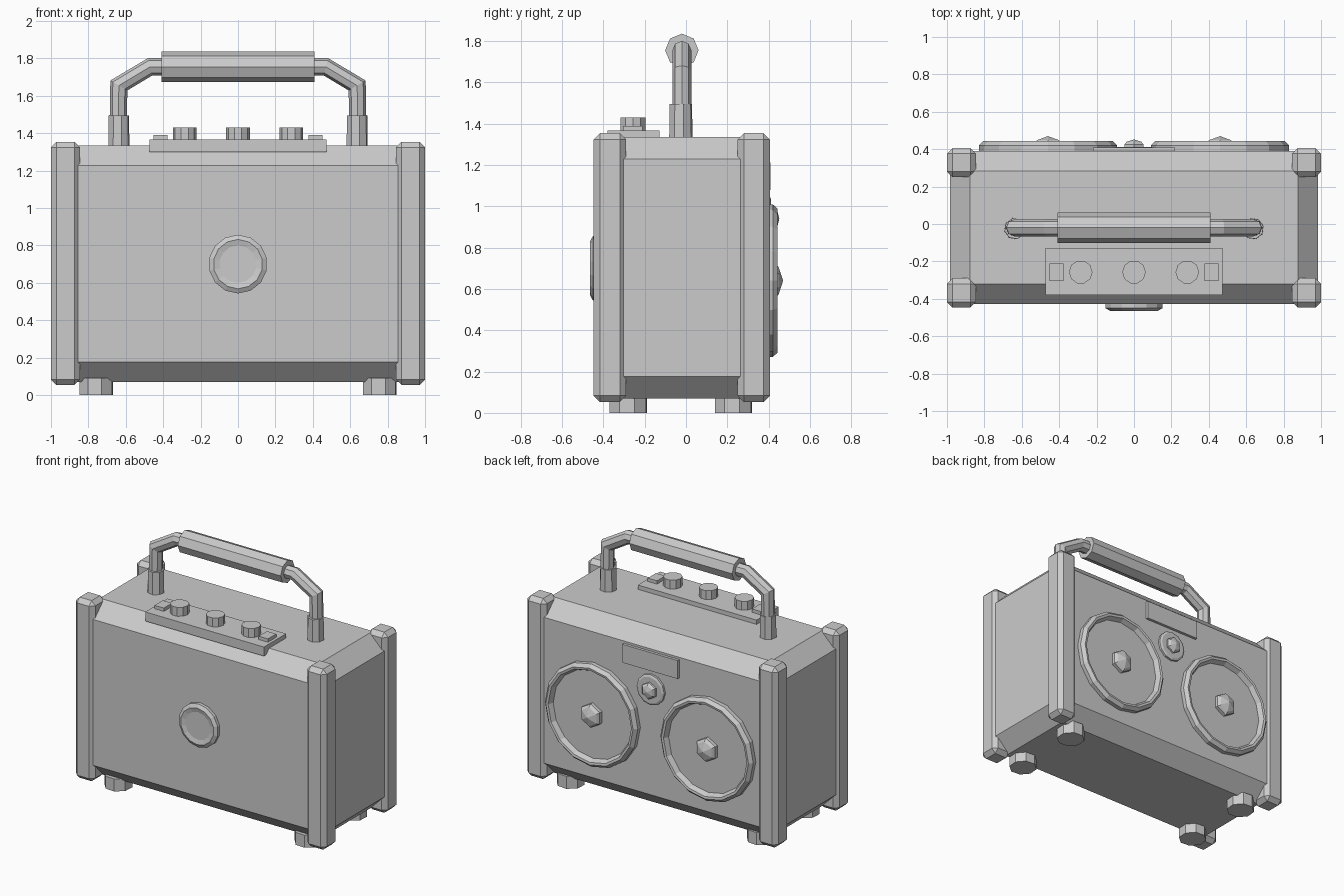
import bpy, bmesh, math
from mathutils import Vector as V

if "Cube" in bpy.data.objects:
    bpy.data.objects.remove(bpy.data.objects["Cube"])

CY = -0.02          # depth centre of the cabinet
BACK = 0.39         # rear face
FRONT = -0.428      # front face


def finish(bm, name):
    bmesh.ops.recalc_face_normals(bm, faces=bm.faces)
    me = bpy.data.meshes.new(name)
    bm.to_mesh(me)
    bm.free()
    ob = bpy.data.objects.new(name, me)
    bpy.context.collection.objects.link(ob)
    return ob


def box(name, lo, hi, bevel=0):
    bm = bmesh.new()
    bmesh.ops.create_cube(bm, size=1)
    lo, hi = V(lo), V(hi)
    for v in bm.verts:
        v.co = V([(lo[i] + hi[i]) / 2 + v.co[i] * (hi[i] - lo[i]) for i in range(3)])
    if bevel:
        bmesh.ops.bevel(bm, geom=bm.edges[:], offset=bevel, segments=1,
                        affect='EDGES', profile=0.5)
    return finish(bm, name)


def loft(name, rings, sides, turn=0.0):
    """Skin rings given as (centre, u axis, v axis); both ends are capped."""
    bm = bmesh.new()
    loops = []
    for c, u, v in rings:
        angs = [2 * math.pi * (i + turn) / sides for i in range(sides)]
        loops.append([bm.verts.new(c + u * math.cos(a) + v * math.sin(a)) for a in angs])
    for a, b in zip(loops, loops[1:]):
        for i in range(sides):
            j = (i + 1) % sides
            bm.faces.new((a[i], a[j], b[j], b[i]))
    bm.faces.new(loops[0])
    bm.faces.new(loops[-1])
    bmesh.ops.remove_doubles(bm, verts=bm.verts, dist=1e-5)
    return finish(bm, name)


def lathe(name, centre, axis, profile, sides, turn=0.0):
    """Turn a (radius, distance along axis) profile."""
    axis = V(axis)
    u = V((0, 0, 1)) if abs(axis.z) < 0.5 else V((1, 0, 0))
    w = axis.cross(u)
    rings = [(V(centre) + axis * d, u * r, w * r) for r, d in profile]
    return loft(name, rings, sides, turn)


# Cabinet with wide chamfers
box("cabinet", (-0.983, FRONT, 0.07), (0.983, BACK, 1.335), 0.107)

# Corner posts and feet
for sx in (-1, 1):
    for y0, y1, fy, tag in ((-0.447, -0.29, -0.279, "front"), (0.25, 0.406, 0.23, "back")):
        xs = sorted((sx * 1.0, sx * 0.845))
        box(f"corner_post_{tag}", (xs[0], y0, 0.053), (xs[1], y1, 1.354), 0.03)
        lathe(f"foot_{tag}", (sx * 0.758, fy, 0), (0, 0, 1),
              [(0.095, 0), (0.095, 0.09)], 8, 0.4)

# Control panel with knobs and buttons
box("control_panel", (-0.473, -0.38, 1.30), (0.473, -0.128, 1.366))
for x in (-0.285, 0, 0.285):
    lathe("knob", (x, -0.257, 1.36), (0, 0, 1), [(0.063, 0), (0.063, 0.07)], 10)
for x in (-0.415, 0.415):
    box("button", (x - 0.037, -0.304, 1.35), (x + 0.037, -0.21, 1.39))

# Front badge disc with shallow dish
lathe("front_disc", (0, FRONT, 0.70), (0, -1, 0),
      [(0.157, -0.01), (0.157, 0.022), (0.132, 0.036), (0.10, 0.028)], 14)

# Handle: sockets, mitred bent tubes, grip
for sx in (-1, 1):
    lathe("handle_socket", (sx * 0.637, CY - 0.005, 1.32), (0, 0, 1),
          [(0.058, 0), (0.056, 0.175)], 8, 0.3)
    path = [V((sx * x, CY, z)) for x, z in
            ((0.64, 1.48), (0.637, 1.655), (0.47, 1.755), (0.39, 1.755))]
    rings = []
    for i, p in enumerate(path):
        a = (p - path[max(i - 1, 0)]).normalized()
        b = (path[min(i + 1, 3)] - p).normalized()
        t = (a + b).normalized()
        n = V((0, 1, 0)).cross(t)
        widen = 1 / max(t.dot(a), t.dot(b))
        rings.append((p, n * 0.046 * widen, V((0, 0.046, 0))))
    loft("handle_tube", rings, 8)
lathe("handle_grip", (-0.41, CY, 1.755), (1, 0, 0), [(0.081, 0), (0.081, 0.82)], 8)


def speaker(name, x, z, r, rim, dome, sides):
    # raised rim around a flat membrane, faceted dome in the middle
    lathe(name + "_ring", (x, BACK, z), (0, 1, 0),
          [(r, -0.01), (r, 0.03), (r - rim * 0.4, 0.053), (r - rim * 0.7, 0.05),
           (r - rim, 0.015)], sides)
    lathe(name + "_dome", (x, BACK, z), (0, 1, 0),
          [(dome, 0), (dome, 0.04), (dome * 0.8, 0.058), (0.0, 0.08)], 6)


# Rear speakers, tweeter and display plate
for sx in (-1, 1):
    speaker("speaker", sx * 0.46, 0.64, 0.37, 0.055, 0.085, 16)
lathe("tweeter_plate", (0, BACK, 0.94), (0, 1, 0),
      [(0.11, -0.01), (0.11, 0.015), (0.095, 0.022)], 12)
lathe("tweeter_dome", (0, BACK, 0.94), (0, 1, 0),
      [(0.06, 0), (0.06, 0.035), (0.045, 0.05), (0.0, 0.062)], 6)
box("rear_plate", (-0.22, 0.37, 1.08), (0.22, 0.41, 1.212))
